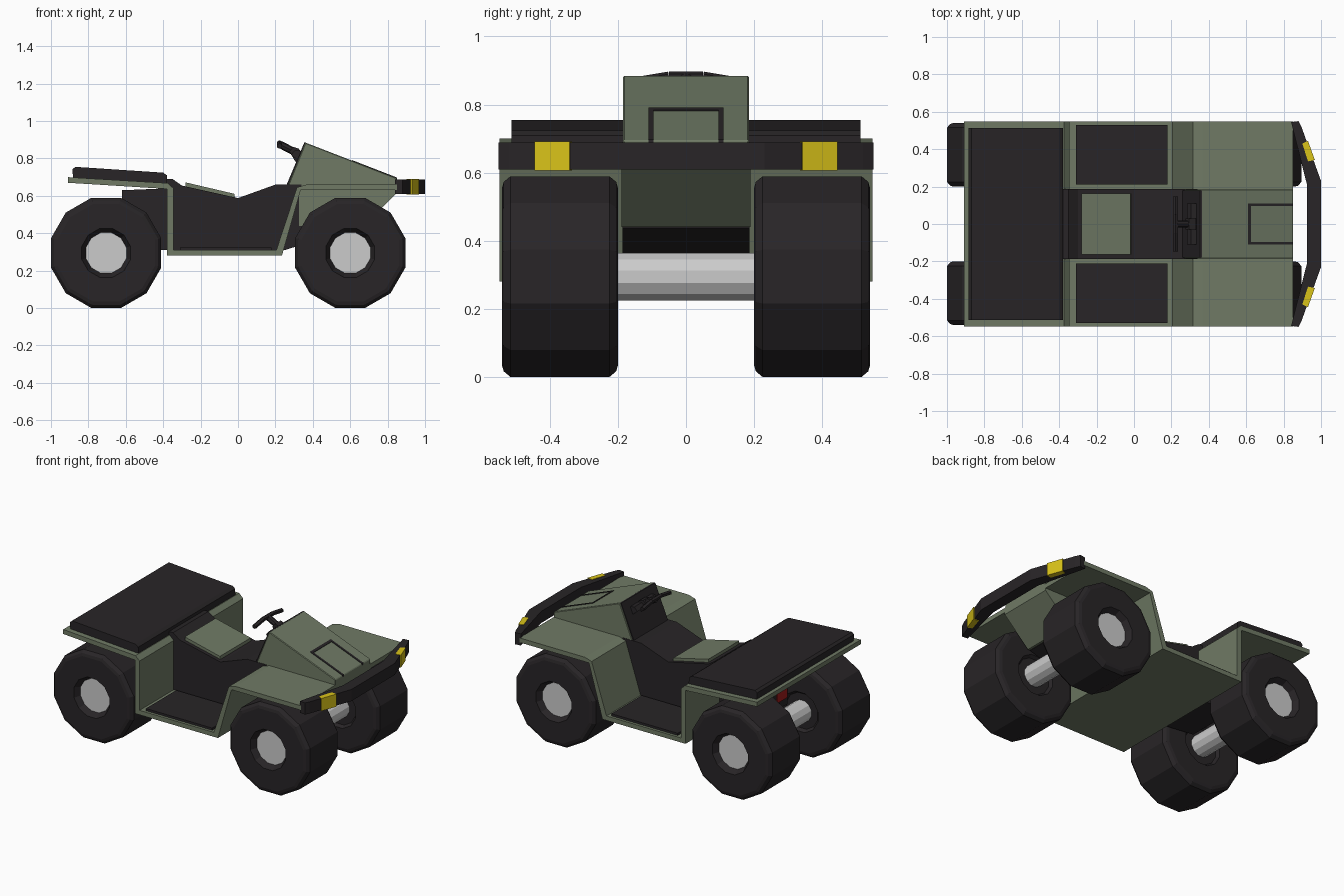
import bpy, bmesh, math
from mathutils import Vector, Matrix

if "Cube" in bpy.data.objects:
    bpy.data.objects.remove(bpy.data.objects["Cube"])


def material(name, rgb):
    m = bpy.data.materials.new(name)
    m.diffuse_color = (*rgb, 1)
    m.use_nodes = True
    m.node_tree.nodes["Principled BSDF"].inputs["Base Color"].default_value = m.diffuse_color
    return m


GREEN = material("green", (0.16, 0.195, 0.13))
DARK = material("dark", (0.021, 0.018, 0.02))
YELLOW = material("yellow", (0.7, 0.55, 0.01))
RED = material("red", (0.35, 0.01, 0.01))


def finish(bm, name, mat=None):
    bmesh.ops.recalc_face_normals(bm, faces=bm.faces)
    me = bpy.data.meshes.new(name)
    bm.to_mesh(me)
    bm.free()
    ob = bpy.data.objects.new(name, me)
    bpy.context.collection.objects.link(ob)
    if mat:
        me.materials.append(mat)
    return ob


def prism(name, pts, a, b, mat, axis="y"):
    """Extrude an xz profile along y, or an xy profile along z."""
    bm = bmesh.new()
    put = (lambda u, v, t: (u, t, v)) if axis == "y" else (lambda u, v, t: (u, v, t))
    f = bm.faces.new([bm.verts.new(put(u, v, a)) for u, v in pts])
    ext = bmesh.ops.extrude_face_region(bm, geom=[f], use_keep_orig=True)
    d = Vector(put(0, 0, b - a))
    bmesh.ops.translate(bm, verts=[v for v in ext["geom"] if isinstance(v, bmesh.types.BMVert)], vec=d)
    return finish(bm, name, mat)


def box(name, x, y, z, mat):
    return prism(name, [(x[0], z[0]), (x[1], z[0]), (x[1], z[1]), (x[0], z[1])], y[0], y[1], mat)


def lathe(name, profile, cx, cz, mat=None, n=12):
    """Spin (y, radius) rings round a crosswise axle, flats facing down."""
    bm = bmesh.new()
    rings = []
    for y, r in profile:
        rings.append([bm.verts.new((cx + r * math.cos((i + .5) * math.tau / n), y,
                                    cz + r * math.sin((i + .5) * math.tau / n))) for i in range(n)])
    for p, q in zip(rings, rings[1:]):
        for i in range(n):
            j = (i + 1) % n
            bm.faces.new((p[i], p[j], q[j], q[i]))
    bm.faces.new(rings[0])
    bm.faces.new(rings[-1])
    return finish(bm, name, mat)


def rod(name, p, q, r, mat, n=8):
    p, q = Vector(p), Vector(q)
    bm = bmesh.new()
    rot = (q - p).to_track_quat("Z", "Y").to_matrix().to_4x4()
    bmesh.ops.create_cone(bm, cap_ends=True, segments=n, radius1=r, radius2=r, depth=(q - p).length,
                          matrix=Matrix.Translation((p + q) / 2) @ rot)
    return finish(bm, name, mat)


# wheels, hubs and axles
for label, cx in (("rear", -0.705), ("front", 0.60)):
    for side, s in (("right", -1), ("left", 1)):
        tyre = [(.22, .12), (.2, .135), (.2, .27), (.205, .288), (.225, .305),
                (.515, .305), (.535, .288), (.54, .27), (.54, .135), (.5, .112)]
        lathe(f"{label}_{side}_tyre", [(s * y, r) for y, r in tyre], cx, .295, DARK)
        lathe(f"{label}_{side}_hub", [(s * .3, .112), (s * .503, .112)], cx, .295)
    lathe(f"{label}_axle", [(-.24, .072), (.24, .072)], cx, .295)

# bent body shell: rear deck, footwell floor and front fenders
prism("fender_shell", [
    (-.91, .70), (-.375, .668), (-.345, .64), (-.345, .31), (.205, .31), (.315, .645), (.365, .66),
    (.85, .66), (.85, .63), (.335, .63), (.235, .28), (-.38, .28), (-.38, .637), (-.91, .67)],
    -.548, .548, GREEN)

# dark centre body
prism("centre_body", [
    (-.62, .33), (-.62, .63), (-.38, .64), (-.38, .69), (-.35, .69), (-.3, .655), (0, .588), (.2, .66),
    (.34, .66), (.34, .45), (.66, .45), (.655, .437), (.25, .31), (-.42, .31)], -.187, .187, DARK)

# green nose under the front fenders
prism("front_chassis", [(.325, .44), (.325, .64), (.85, .64), (.85, .615), (.67, .44)], -.19, .19, GREEN)

# hood and dashboard
hood = prism("hood", [(.265, .65), (.36, .885), (.85, .695), (.85, .64), (.27, .64)], -.185, .185, GREEN)
bev = hood.modifiers.new("edge", "BEVEL")
bev.width = .004
bev.segments = 1
prism("dashboard", [(.258, .655), (.354, .884), (.363, .884), (.28, .655)], -.18, .18, DARK)


def hood_z(x):
    return .885 - .388 * (x - .36)


# trim frame lying on the hood
def trim(name, x0, x1, y0, y1):
    prism(name, [(x0, hood_z(x0) - .01), (x1, hood_z(x1) - .01),
                 (x1, hood_z(x1) + .003), (x0, hood_z(x0) + .003)], y0, y1, DARK)


trim("hood_trim_rear", .61, .626, -.11, .11)
trim("hood_trim_right", .626, .851, -.11, -.095)
trim("hood_trim_left", .626, .851, .095, .11)

# seat pad
prism("seat", [(-.28, .672), (-.02, .611), (-.015, .585), (-.28, .645)], -.163, .163, GREEN)

# cargo rack pad
prism("rack_pad", [(-.882, .69), (-.885, .742), (-.87, .755), (-.4, .724), (-.38, .71), (-.378, .66)],
      -.512, .512, DARK)

# footwell mats
for side, s in (("right", -1), ("left", 1)):
    ys = sorted((s * .21, s * .53))
    box(f"{side}_foot_mat", (-.31, .18), ys, (.305, .325), DARK)

# steering boss, housing, column and bar
prism("steering_boss", [(.275, .838), (.295, .862), (.325, .852), (.35, .82), (.33, .775), (.305, .785)],
      -.03, .03, DARK)
prism("steering_housing", [(.283, .82), (.305, .845), (.335, .84), (.34, .80), (.32, .79)], -.11, .11, DARK)
rod("steering_column", (.33, 0, .82), (.225, 0, .875), .02, DARK)
bar = [(.222, -.145, .866), (.222, -.11, .872), (.222, -.05, .882), (.222, .05, .882),
       (.222, .11, .872), (.222, .145, .866)]
for i, (p, q) in enumerate(zip(bar, bar[1:])):
    rod(f"handlebar_{i}", p, q, .015, DARK, 6)

# wrap-round front bumper
outer = [(.84, .545), (.88, .55), (.895, .52), (1.0, .23)]
prism("bumper", [(.925, -.21), (.925, .21)] + outer + [(x, -y) for x, y in reversed(outer)],
      .61, .688, DARK, axis="z")

# headlights set in the bumper, tail lights on the back of the body
for side, s in (("right", -1), ("left", 1)):
    lamp = [(.93, .445), (.967, .342), (.93, .335), (.90, .43)]
    prism(f"{side}_headlight", [(x, s * y) for x, y in lamp], .607, .691, YELLOW, axis="z")
    box(f"{side}_tail_light", (-.628, -.6), sorted((s * .07, s * .175)), (.38, .5), RED)
